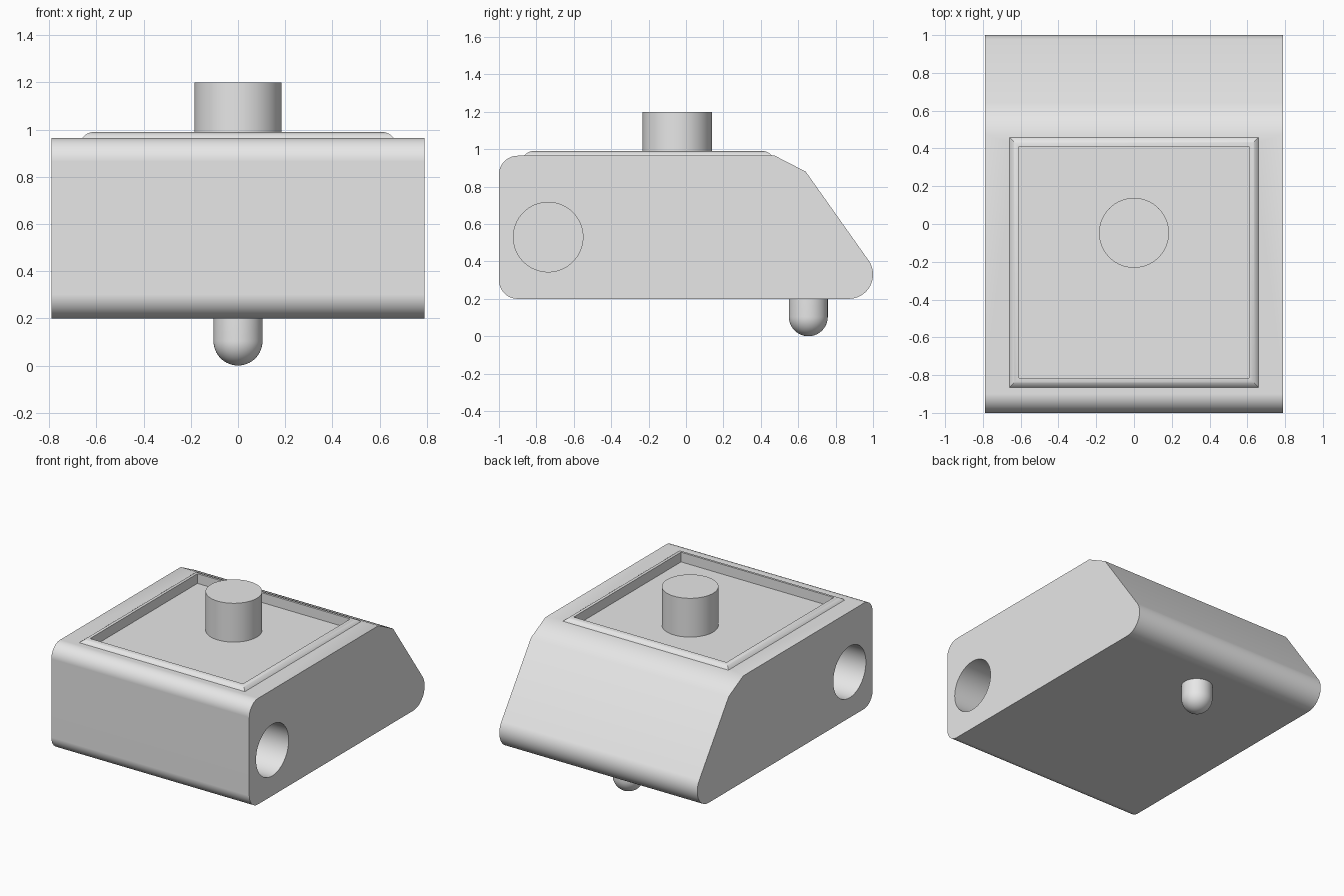
import bpy
import bmesh
from math import sin, cos, pi, radians, atan
from mathutils import Matrix, Vector

cube = bpy.data.objects.get("Cube")
if cube:
    bpy.data.objects.remove(cube, do_unlink=True)

grey = bpy.data.materials.new("light_grey")
grey.use_nodes = True
grey.diffuse_color = (0.8, 0.8, 0.8, 1)
grey.node_tree.nodes["Principled BSDF"].inputs["Base Color"].default_value = grey.diffuse_color


def make(name, bm):
    """Turn a bmesh into a grey object."""
    bmesh.ops.recalc_face_normals(bm, faces=bm.faces)
    mesh = bpy.data.meshes.new(name)
    bm.to_mesh(mesh)
    bm.free()
    obj = bpy.data.objects.new(name, mesh)
    bpy.context.collection.objects.link(obj)
    mesh.materials.append(grey)
    return obj


def activate(obj):
    bpy.ops.object.select_all(action='DESELECT')
    obj.select_set(True)
    bpy.context.view_layer.objects.active = obj


def smooth(obj):
    activate(obj)
    bpy.ops.object.shade_smooth_by_angle(angle=radians(32))


def arc(cy, cz, r, start, end, steps=12):
    angles = [start + (end - start) * i / steps for i in range(steps + 1)]
    return [(cy + r * cos(a), cz + r * sin(a)) for a in angles]


def lathe(name, profile, location, segments=64):
    """Revolve (radius, z) points about a vertical axis."""
    bm = bmesh.new()
    verts = [bm.verts.new((r, 0, z)) for r, z in profile]
    edges = [bm.edges.new(pair) for pair in zip(verts, verts[1:])]
    bmesh.ops.spin(bm, geom=verts + edges, cent=(0, 0, 0), axis=(0, 0, 1),
                   angle=2 * pi, steps=segments)
    bmesh.ops.remove_doubles(bm, verts=bm.verts, dist=1e-5)
    obj = make(name, bm)
    obj.location = location
    smooth(obj)
    return obj


BASE, TOP, FLOOR, RIM = 0.2, 0.965, 0.92, 0.99
HALF_W = 0.79
FRAME_Y = -0.203

# Body: side profile extruded across the width
slope = atan(0.335 / 0.475)
outline = (arc(-0.9, 0.3, 0.1, 1.5 * pi, pi)
           + arc(-0.9, TOP - 0.1, 0.1, pi, pi / 2)
           + [(0.475, TOP), (0.64, 0.88)]
           + arc(0.87, 0.33, 0.13, slope, -pi / 2, 18))
bm = bmesh.new()
side = bm.faces.new([bm.verts.new((-HALF_W, y, z)) for y, z in outline])
ext = bmesh.ops.extrude_face_region(bm, geom=[side])["geom"]
bmesh.ops.translate(bm, vec=(2 * HALF_W, 0, 0),
                    verts=[v for v in ext if isinstance(v, bmesh.types.BMVert)])
body = make("body", bm)

# Cutter: top recess and a blind socket in each side
bm = bmesh.new()
bmesh.ops.create_cube(bm, size=1, matrix=Matrix.Translation((0, FRAME_Y, FLOOR + 0.1))
                      @ Matrix.Diagonal((1.24, 1.245, 0.2, 1)))
for s in (-1, 1):
    bmesh.ops.create_cone(bm, cap_ends=True, segments=64, radius1=0.186, radius2=0.186, depth=1,
                          matrix=Matrix.Translation((s * (HALF_W + 0.05), -0.737, 0.53))
                          @ Matrix.Rotation(pi / 2, 4, 'Y'))
cutter = make("recess_cutter", bm)
cutter.hide_render = True

cut = body.modifiers.new("recesses", 'BOOLEAN')
cut.object = cutter
cut.solver = 'EXACT'
activate(body)
bpy.ops.object.modifier_apply(modifier=cut.name)
bpy.data.objects.remove(cutter, do_unlink=True)
smooth(body)
weighted = body.modifiers.new("even_shading", 'WEIGHTED_NORMAL')
weighted.keep_sharp = True

# Raised frame: rounded outside, straight wall down to the recess floor
theta, radius = 2 * atan(0.5), 0.0625
section = [(0, TOP - 0.01)]
for i in range(9):
    a = theta * (1 - i / 8)
    section.append((0.05 - radius * sin(a), RIM - radius * (1 - cos(a))))
section.append((0.05, FLOOR))
bm = bmesh.new()
rings = []
for inset, z in section:
    rings.append([bm.verts.new((sx * (0.66 - inset), FRAME_Y + sy * (0.662 - inset), z))
                  for sx, sy in ((-1, -1), (1, -1), (1, 1), (-1, 1))])
for lower, upper in zip(rings, rings[1:]):
    for k in range(4):
        n = (k + 1) % 4
        bm.faces.new((lower[k], lower[n], upper[n], upper[k]))
frame = make("top_frame", bm)
# Keep the frame's faces turned outwards
bm = bmesh.new()
bm.from_mesh(frame.data)
up = sum((f.normal.z * f.calc_area() for f in bm.faces), 0.0)
if up < 0:
    bmesh.ops.reverse_faces(bm, faces=bm.faces)
bm.to_mesh(frame.data)
bm.free()
smooth(frame)

# Round button standing in the recess
lathe("top_button", [(0, FLOOR - 0.01), (0.185, FLOOR - 0.01), (0.185, 1.2), (0, 1.2)],
      (0, -0.047, 0))

# Round-ended peg under the back
peg_r = 0.104
lathe("bottom_peg", arc(0, peg_r, peg_r, -pi / 2, 0, 16) + [(peg_r, BASE + 0.01), (0, BASE + 0.01)],
      (0, 0.654, 0))
